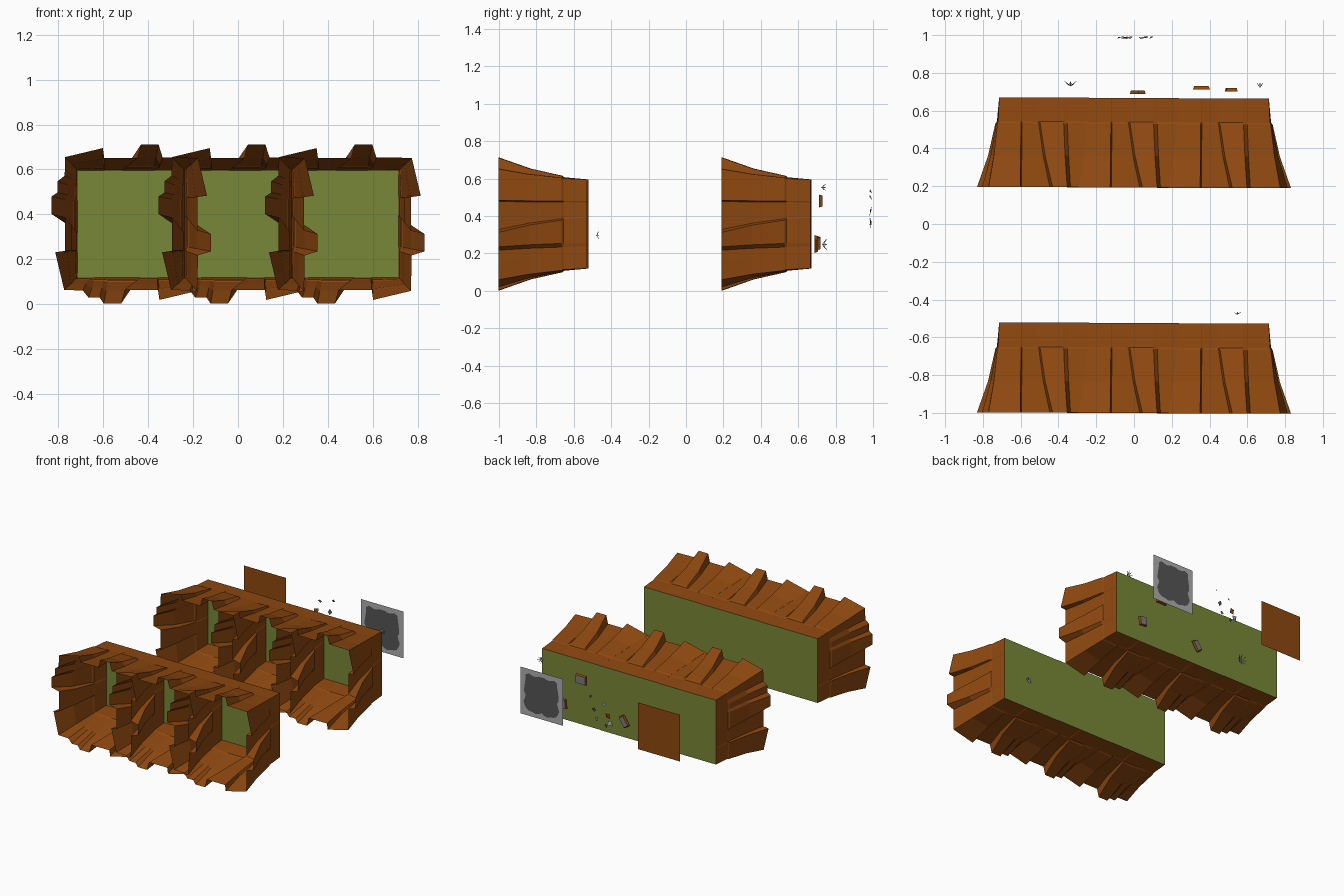
import bpy, bmesh, math, random
from mathutils import Vector, Matrix

if "Cube" in bpy.data.objects:
    bpy.data.objects.remove(bpy.data.objects["Cube"])

random.seed(4)

def material(name, rgb):
    m = bpy.data.materials.new(name)
    m.diffuse_color = (*rgb, 1)
    m.use_nodes = True
    m.node_tree.nodes["Principled BSDF"].inputs["Base Color"].default_value = m.diffuse_color
    return m

BROWN = material("earth brown", (0.275, 0.066, 0.005))
GREEN = material("moss green", (0.19, 0.245, 0.038))
LIGHT = material("light grey", (0.42, 0.42, 0.42))
MID = material("mid grey", (0.2, 0.2, 0.21))
DARK = material("dark grey", (0.09, 0.092, 0.09))

def make(name, verts, faces, mats, indices=None, fix=False):
    me = bpy.data.meshes.new(name)
    me.from_pydata([tuple(v) for v in verts], [], faces)
    for m in mats:
        me.materials.append(m)
    if indices:
        for p, i in zip(me.polygons, indices):
            p.material_index = i
    if fix:
        bm = bmesh.new()
        bm.from_mesh(me)
        bmesh.ops.recalc_face_normals(bm, faces=bm.faces)
        bm.to_mesh(me)
        bm.free()
    ob = bpy.data.objects.new(name, me)
    bpy.context.collection.objects.link(ob)
    return ob

# Ragged mouth profile of one wall: (u, v) at the mouth and u at the back
HALF, CZ, DEPTH = 0.238, 0.357, 0.475
MOUTH = [(-.294, .298, -.238), (-.126, .338, -.122), (-.12, .295, -.116),
         (.03, .295, -.04), (.045, .355, -.034), (.122, .355, .10),
         (.14, .297, .12), (.19, .297, .16), (.215, .296, .19)]
RINGS = [(0, 0), (.27, .1), (.29, .17), (.65, .5), (1, 1)]  # depth, flare

def ring(y, flare):
    pts = []
    for side in range(4):
        c, s = [(1, 0), (0, -1), (-1, 0), (0, 1)][side]
        for i, (u, v, ub) in enumerate(MOUTH):
            if side >= 2 and i in (6, 7):       # extra slat on two walls
                v = .328
            uu = ub + (u - ub) * flare
            vv = HALF + (v - HALF) * flare
            pts.append((uu * c + vv * -(-s if side % 2 == 0 else s), y,
                        vv * c + uu * s))
    return pts

def flared_tunnel(name, cx, back):
    verts, faces = [], []
    n = 4 * len(MOUTH)
    for depth, flare in RINGS:
        verts += [(x + cx, y, z + CZ) for x, y, z in ring(back - depth * DEPTH, flare)]
    for r in range(len(RINGS) - 1):
        for i in range(n):
            j = (i + 1) % n
            faces.append((r * n + i, r * n + j, (r + 1) * n + j, (r + 1) * n + i))
    make(name, verts, faces, [BROWN], fix=True)

def panel(name, cx, y, cz, half, mat):
    make(name, [(cx - half, y, cz - half), (cx + half, y, cz - half),
                (cx + half, y, cz + half), (cx - half, y, cz + half)],
         [(0, 1, 2, 3)], [mat])

# Two rows of three flared tunnels with green back walls
for row, back in (("front", -.525), ("rear", .668)):
    for k, label in enumerate(("left", "middle", "right")):
        cx = (k - 1) * 2 * HALF
        yb = back + (1 - k) * .003
        flared_tunnel(f"{row}_{label}_tunnel", cx, yb)
        panel(f"{row}_{label}_back_wall", cx, yb, CZ, HALF, GREEN)

# Square sheets standing behind the rear row
panel("brown_sheet", -.476, .995, .42, .173, BROWN)
panel("grey_sheet", .486, .995, .428, .173, LIGHT)

# Dark wavy patch on both sides of the grey sheet
N = 40
for side, y in (("front", .991), ("back", .999)):
    pts = []
    for i in range(N):
        a = 2 * math.pi * i / N
        c, s = math.cos(a), math.sin(a)
        r = .137 / (abs(c) ** 8 + abs(s) ** 8) ** .125 + .007 * math.sin(9 * a) + .004 * math.cos(14 * a)
        pts.append((.486 + r * c, y, .428 + r * s))
    make(f"dark_patch_{side}", pts, [tuple(range(N))], [DARK])

# Spiky bursts: star-shaped fans opening away from the wall
def burst(name, x, y, z, r, depth):
    verts, faces = [(x, y, z)], []
    n = 8
    for i in range(n):
        a = 2 * math.pi * i / n
        for da, k, d in ((-.3, .45, .45), (0, 1, 1), (.3, .45, .45)):
            verts.append((x + r * k * math.cos(a + da), y + depth * d,
                          z + r * k * math.sin(a + da)))
        b = 1 + 3 * i
        faces += [(0, b, b + 1), (0, b + 1, b + 2)]
    make(name, verts, faces, [LIGHT, MID], [i % 2 for i in range(len(faces))])

burst("burst_low", -.336, .727, .247, .045, .03)
burst("burst_high", .667, .722, .553, .027, .03)
burst("burst_front_row", .547, -.48, .297, .031, .016)

# Tapered chips: brown edges with a grey outer face
def chip(name, x, y, z, w, h, angle):
    rot = Matrix.Rotation(angle, 3, 'Y')
    verts = []
    for dy, k in ((-.009, 1), (.009, .85)):
        for sx, sz in ((-1, -1), (1, -1), (1, 1), (-1, 1)):
            verts.append(Vector((x, y, z)) + rot @ Vector((sx * w * k / 2, dy, sz * h * k / 2)))
    faces = [(0, 1, 2, 3), (7, 6, 5, 4)] + [(i, i + 4, (i + 1) % 4 + 4, (i + 1) % 4) for i in range(4)]
    make(name, verts, faces, [BROWN, MID], [0, 1, 0, 0, 0, 0], fix=True)

chip("chip_middle", .02, .697, .25, .045, .085, .6)
chip("chip_high", .357, .721, .48, .09, .068, 0)
chip("chip_low", .515, .71, .255, .062, .07, .1)

# Loose flakes floating between the sheets
for i, (x, z, r, m) in enumerate([(.09, .53, .011, DARK), (-.02, .50, .014, MID),
                                  (.06, .44, .02, DARK), (-.05, .42, .024, BROWN),
                                  (-.07, .37, .026, LIGHT), (.04, .375, .018, MID),
                                  (-.035, .345, .016, DARK)]):
    a0 = random.uniform(0, 6)
    pts = [(x + r * math.cos(a0 + k * math.pi / 2) * random.uniform(.7, 1.1),
            .987 + random.uniform(-.008, .008),
            z + r * math.sin(a0 + k * math.pi / 2)) for k in range(4)]
    make(f"flake_{i + 1}", pts, [(0, 1, 2), (0, 2, 3)], [m])
